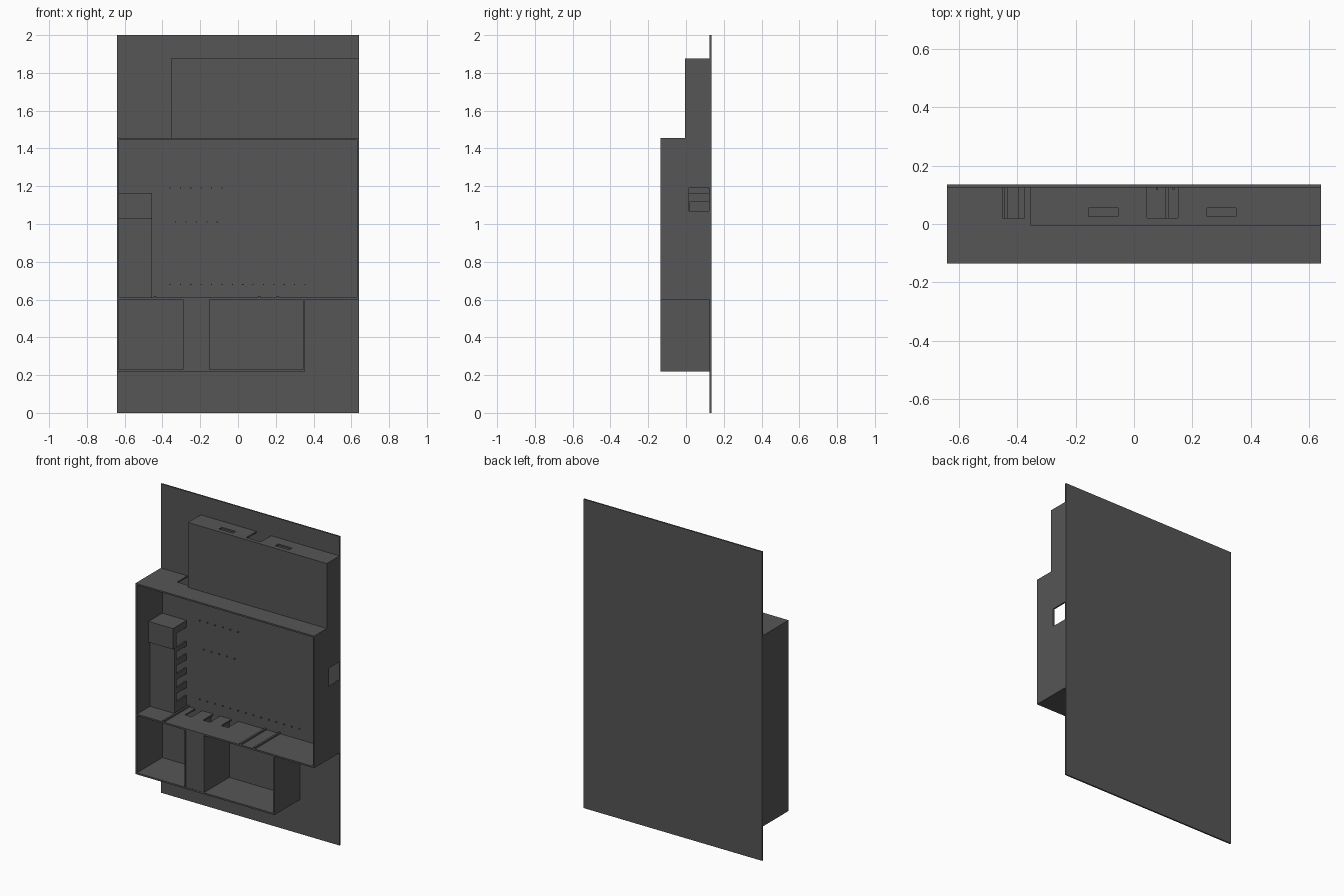
import bpy, bmesh

if "Cube" in bpy.data.objects:
    bpy.data.objects.remove(bpy.data.objects["Cube"])

grey = bpy.data.materials.new("dark_grey")
grey.diffuse_color = (0.092, 0.092, 0.092, 1)
grey.use_nodes = True
grey.node_tree.nodes["Principled BSDF"].inputs["Base Color"].default_value = grey.diffuse_color


def boxes(name, specs):
    """One mesh made of boxes given as (x0, x1, y0, y1, z0, z1)."""
    bm = bmesh.new()
    for x0, x1, y0, y1, z0, z1 in specs:
        verts = bmesh.ops.create_cube(bm, size=1)["verts"]
        bmesh.ops.scale(bm, vec=(x1 - x0, y1 - y0, z1 - z0), verts=verts)
        bmesh.ops.translate(bm, vec=((x0 + x1) / 2, (y0 + y1) / 2, (z0 + z1) / 2), verts=verts)
    mesh = bpy.data.meshes.new(name)
    bm.to_mesh(mesh)
    bm.free()
    mesh.materials.append(grey)
    ob = bpy.data.objects.new(name, mesh)
    bpy.context.collection.objects.link(ob)
    return ob


def panel(name, spec, holes=()):
    """A flat panel with rectangular openings cut through it."""
    ob = boxes(name, [spec])
    if holes:
        cutter = boxes(name + "_cutter", holes)
        cutter.hide_render = True
        cutter.hide_viewport = True
        mod = ob.modifiers.new("openings", "BOOLEAN")
        mod.operation = "DIFFERENCE"
        mod.solver = "EXACT"
        mod.object = cutter
    return ob


T = 0.01                      # panel thickness
W = 0.64                      # half width
F, B = -0.135, 0.125          # front and back of the boxes
N0, N1 = 0.02, 0.14           # depth range of the cable notches

# Back board
panel("back_board", (-W, W, B, 0.135, 0, 2))

# Main open-fronted box
panel("main_left_wall", (-W, -W + T, F, B, 0.61, 1.445))
panel("main_right_wall", (W - T, W, F, B, 0.61, 1.445),
      [(0.6, 0.7, 0.015, 0.122, 1.07, 1.19)])
panel("main_top", (-W, W, F, B, 1.445, 1.455),
      [(-0.45, -0.375, N0, N1, 1.4, 1.5), (0.045, 0.15, N0, N1, 1.4, 1.5)])
panel("main_floor", (-W, W, F, B, 0.60, 0.61),
      [(x - 0.025, x + 0.025, N0, N1, 0.55, 0.65) for x in (-0.37, -0.24, -0.11)])
boxes("floor_rails", [(x - 0.006, x + 0.006, F, B, 0.61, 0.62) for x in (-0.44, 0.112, 0.21)])

# Upper closed box
U = -0.005
panel("upper_front", (-0.355, W, U, U + T, 1.455, 1.865))
for name, x in (("upper_left_wall", -0.355), ("upper_right_wall", W - T)):
    panel(name, (x, x + T, U + T, B, 1.455, 1.865))
panel("upper_top", (-0.355, W, U, B, 1.865, 1.875),
      [(-0.155, -0.055, 0.025, 0.055, 1.8, 1.9),
       (0.25, 0.35, 0.025, 0.055, 1.8, 1.9),
       (0.045, 0.15, N0, N1, 1.8, 1.9)])

# Lower open compartments
panel("lower_floor", (-W, 0.355, F, B, 0.22, 0.23))
boxes("lower_walls", [(x, x + T, F, B, 0.23, 0.60) for x in (-W, -0.29, -0.16, 0.345)])
panel("lower_middle_front", (-0.28, -0.16, F + 0.002, F + T, 0.23, 0.60))

# Inner cable cabinet with a notched side and a cover box on top
panel("cabinet_front", (-W + T, -0.455, 0.0, T, 0.61, 1.03))
panel("cabinet_side", (-0.465, -0.455, T, B, 0.61, 1.03),
      [(-0.5, -0.4, N0, N1, z, z + 0.05) for z in (0.68, 0.77, 0.86, 0.95)])
boxes("cabinet_cover", [(-W + T, -0.455, -0.015, -0.005, 1.03, 1.165),
                        (-W + T, -0.455, -0.005, B, 1.155, 1.165),
                        (-0.465, -0.455, -0.005, B, 1.12, 1.155),
                        (-0.465, -0.455, -0.005, N0, 1.03, 1.12)])

# Small pegs on the back board
R = 0.003
boxes("pegs", [(x - R, x + R, B - 0.008, B, z - R, z + R)
               for z, x0, n in ((1.19, -0.36, 6), (1.01, -0.33, 5), (0.68, -0.36, 14))
               for x in (x0 + 0.055 * i for i in range(n))])
